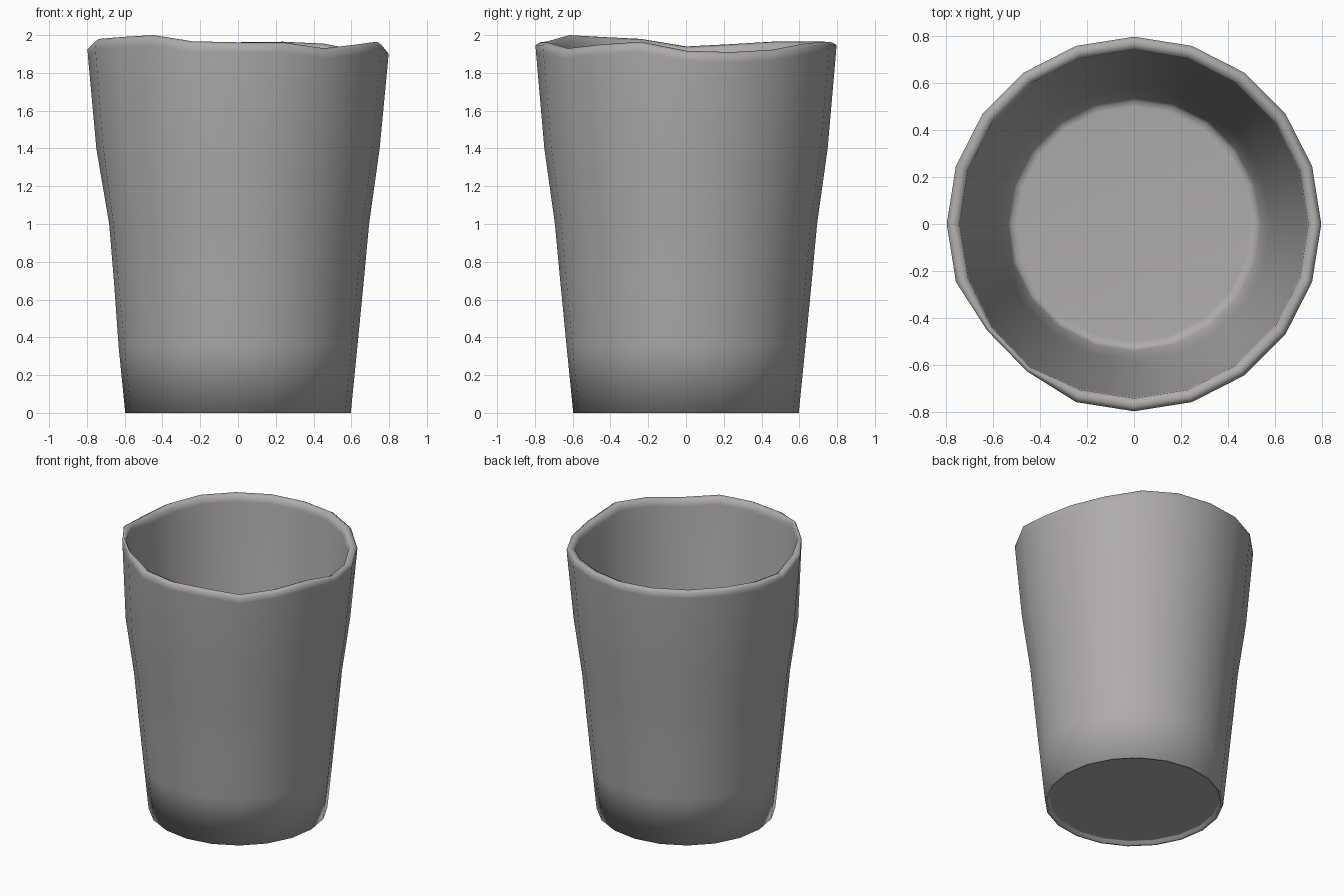
import bpy, bmesh, math

if "Cube" in bpy.data.objects:
    bpy.data.objects.remove(bpy.data.objects["Cube"])

N = 20
# Uneven rim height for each side, counter-clockwise from +x
RIM = [1.917, 1.91, 1.922, 1.955, 1.965, 1.962, 1.965, 1.965, 1.965, 1.952,
       1.94, 1.98, 1.99, 2.0, 1.967, 1.962, 1.962, 1.93, 1.95, 1.965]
# Worn spots: (side, ring) -> radius offset
DENTS = {(10, 5): -0.009, (10, 6): -0.012,
         (13, 8): -0.02, (12, 8): -0.023, (13, 9): -0.022, (12, 9): -0.025,
         (13, 10): -0.01, (12, 10): -0.012, (13, 11): 0.012, (12, 11): 0.006,
         (13, 12): 0.012, (12, 12): 0.006}

# Profile (radius, height), heights above 1.8 follow the rim: base recess, outside, lip, inside
PROFILE = [(0.56, 0.025), (0.575, 0.025), (0.58, 0.0), (0.597, 0.0), (0.632, 0.35),
           (0.666, 0.7), (0.694, 1.0), (0.75, 1.4), (0.794, 1.945), (0.797, 1.985),
           (0.772, 2.0), (0.742, 1.985), (0.738, 1.945), (0.69, 1.4), (0.64, 1.0),
           (0.58, 0.4), (0.54, 0.085), (0.525, 0.062), (0.5, 0.06)]


def ring(bm, i, r, z):
    verts = []
    for k in range(N):
        a = 2 * math.pi * k / N
        rr = r + DENTS.get((k, i), 0)
        zz = z + RIM[k] - 2.0 if z > 1.8 else z
        verts.append(bm.verts.new((rr * math.cos(a), rr * math.sin(a), zz)))
    return verts


# Cup body
bm = bmesh.new()
rings = [ring(bm, i, r, z) for i, (r, z) in enumerate(PROFILE)]
for lo, hi in zip(rings, rings[1:]):
    for k in range(N):
        j = (k + 1) % N
        bm.faces.new((lo[k], lo[j], hi[j], hi[k]))
bm.faces.new(rings[0][::-1])   # underside
bm.faces.new(rings[-1])        # inner floor
bmesh.ops.recalc_face_normals(bm, faces=bm.faces)

mesh = bpy.data.meshes.new("cup")
bm.to_mesh(mesh)
bm.free()
cup = bpy.data.objects.new("cup", mesh)
bpy.context.collection.objects.link(cup)

# Dark warm grey finish
mat = bpy.data.materials.new("dark_grey")
mat.diffuse_color = (0.43, 0.41, 0.41, 1)
mat.use_nodes = True
mat.node_tree.nodes["Principled BSDF"].inputs["Base Color"].default_value = mat.diffuse_color
mesh.materials.append(mat)

bpy.context.view_layer.objects.active = cup
cup.select_set(True)
bpy.ops.object.shade_smooth_by_angle(angle=math.radians(85))
